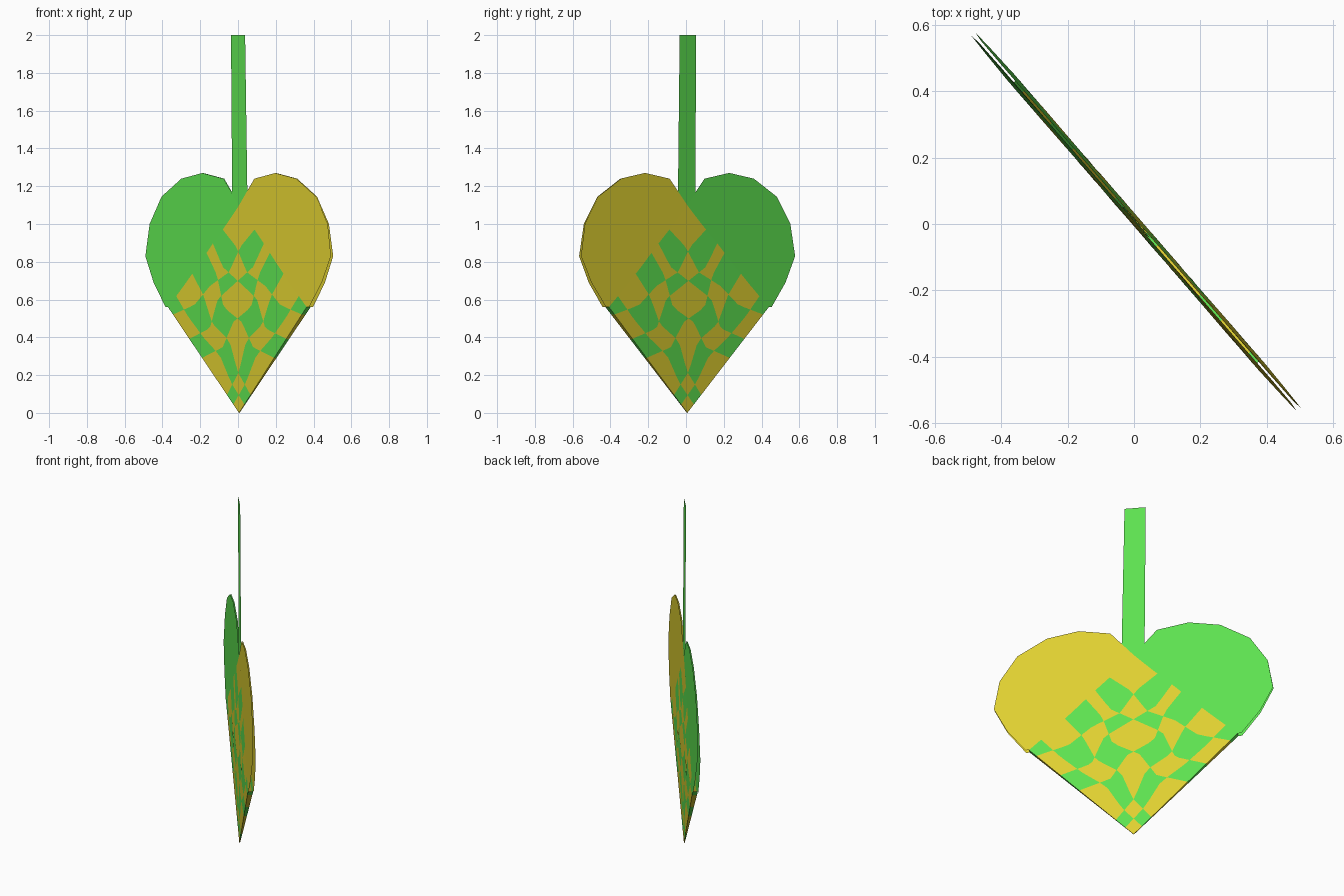
import bpy, bmesh
from mathutils import Vector

if "Cube" in bpy.data.objects:
    bpy.data.objects.remove(bpy.data.objects["Cube"])

U = Vector((0.655, -0.7556, 0))      # width direction of the flat heart
N = Vector((0.7556, 0.655, 0))       # thickness direction
SIZE, STRIPS, STEPS = 1.12, 6, 4


def material(name, rgb):
    m = bpy.data.materials.new(name)
    m.diffuse_color = (*rgb, 1)
    m.use_nodes = True
    m.node_tree.nodes["Principled BSDF"].inputs["Base Color"].default_value = m.diffuse_color
    return m


green = material("green_paper", (0.11, 0.75, 0.08))
yellow = material("yellow_paper", (0.73, 0.62, 0.03))

# wavy strip borders, sampled at six even steps across the weave
BORDERS = [
    (0, 0, 0, 0, 0, 0),
    (.08, .09, .14, .11, .10, .11),
    (.17, .19, .28, .24, .31, .33),
    (.52, .42, .46, .40, .50, .53),
    (.70, .60, .68, .63, .58, .62),
    (.93, .82, .80, .73, .77, .75),
    (1, .99, .985, .985, .98, .98),
]
# outer outline of one lobe (u, z)
LOBE = [(.58, .56), (.68, .69), (.75, .83), (.72, 1.0), (.625, 1.145),
        (.465, 1.24), (.295, 1.27), (.125, 1.24)]


def border(k, t):
    t = min(max(t, 0), 0.9999) * 5
    i = int(t)
    return BORDERS[k][i] + (BORDERS[k][i + 1] - BORDERS[k][i]) * (t - i)


def crossing(i, j):
    p = q = 0.5
    for _ in range(60):
        p = border(i, q)
        q = border(j, p)
    return p, q


def uz(p, q):
    return (p - q) * SIZE / 2, (p + q) * SIZE / 2


def along_p(i0, i1, j):
    a, b = crossing(i0, j)[0], crossing(i1, j)[0]
    ps = [a + (b - a) * s / STEPS for s in range(STEPS)]
    return [uz(p, border(j, p)) for p in ps]


def along_q(i, j0, j1):
    a, b = crossing(i, j0)[1], crossing(i, j1)[1]
    qs = [a + (b - a) * s / STEPS for s in range(STEPS)]
    return [uz(border(i, q), q) for q in qs]


def half_gap(z):
    # the pocket is closed at the tip, widest at the sides, thin at the top
    if z < 0.55:
        return 0.002 + 0.012 * z / 0.55
    return max(0.003, 0.014 - 0.022 * (z - 0.55))


def place(u, z, side):
    return U * u + N * (0.009 + side * half_gap(z)) + Vector((0, 0, z))


def make(name, faces):
    bm = bmesh.new()
    for pts, colour in faces:
        f = bm.faces.new([bm.verts.new(p) for p in pts])
        f.material_index = colour
    bmesh.ops.remove_doubles(bm, verts=bm.verts, dist=0.0003)
    me = bpy.data.meshes.new(name)
    bm.to_mesh(me)
    bm.free()
    me.materials.append(green)
    me.materials.append(yellow)
    ob = bpy.data.objects.new(name, me)
    bpy.context.collection.objects.link(ob)


# outlines of the woven cells and of the two lobes
cells = []
for i in range(STRIPS):
    for j in range(STRIPS):
        loop = (along_p(i, i + 1, j) + along_q(i + 1, j, j + 1)
                + along_p(i + 1, i, j + 1) + along_q(i, j + 1, j))
        cells.append((loop, 1 - (i + j) % 2))
inner = []
for j in range(STRIPS, 0, -1):
    inner += along_q(STRIPS, j, j - 1)
inner.append(uz(*crossing(STRIPS, 0)))
right_lobe = LOBE + inner
left_lobe = [(-u, z) for u, z in reversed(right_lobe)]
cells += [(right_lobe, 1), (left_lobe, 0)]

# front and back sheets
for name, side in (("heart_front", -1), ("heart_back", 1)):
    faces = []
    for loop, colour in cells:
        pts = [place(u, z, side) for u, z in loop]
        faces.append((pts if side < 0 else pts[::-1], colour))
    make(name, faces)

# folded lower edges joining the sheets
folds = []
for k in range(STRIPS):
    a, b = uz(*crossing(k, 0)), uz(*crossing(k + 1, 0))
    for s in (1, -1):
        ends = [(s * a[0], a[1]), (s * b[0], b[1])]
        pts = [place(*ends[0], -1), place(*ends[0], 1),
               place(*ends[1], 1), place(*ends[1], -1)]
        folds.append((pts if s > 0 else pts[::-1], 1 - k % 2))
make("lower_fold", folds)

# hanging strip tucked between the sheets
strip = [(-.058, 1.08, .010), (.066, 1.08, .010), (.05, 2.0, .0065), (-.064, 2.0, .0065)]
make("handle", [([U * u + N * n + Vector((0, 0, z)) for u, z, n in strip], 0)])
